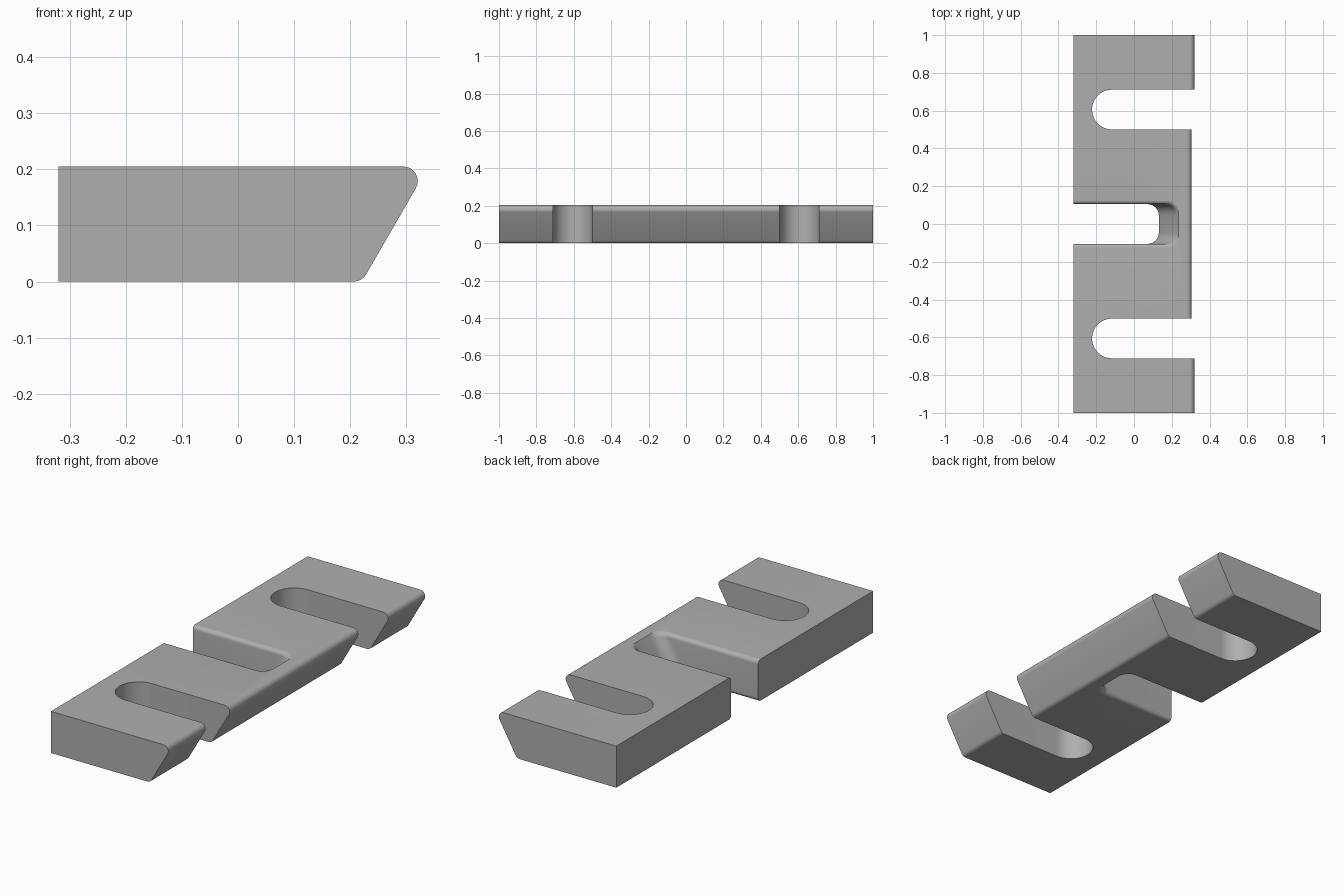
import bpy, bmesh, math

if "Cube" in bpy.data.objects:
    bpy.data.objects.remove(bpy.data.objects["Cube"], do_unlink=True)

HEIGHT = 0.205
BACK = -0.32
SLOPE = math.tan(math.radians(30))
ROUND = 0.026      # rounding of the slanted nose
SOFT = 0.02        # rounding of the centre notch
STEPS = 8

grey = bpy.data.materials.new("mid grey")
grey.use_nodes = True
colour = (0.43, 0.43, 0.43, 1)
grey.diffuse_color = colour
grey.node_tree.nodes["Principled BSDF"].inputs["Base Color"].default_value = colour


def arc(cx, cy, r, start, end, n=STEPS):
    """Points on an arc, angles in degrees."""
    angles = [math.radians(start + (end - start) * i / n) for i in range(n + 1)]
    return [(cx + r * math.cos(a), cy + r * math.sin(a)) for a in angles]


def loft(name, rings):
    """Closed solid skinned through rings of matching points."""
    bm = bmesh.new()
    loops = [[bm.verts.new(p) for p in ring] for ring in rings]
    for a, b in zip(loops, loops[1:]):
        for i in range(len(a)):
            j = (i + 1) % len(a)
            bm.faces.new((a[i], a[j], b[j], b[i]))
    bm.faces.new(loops[0])
    bm.faces.new(loops[-1])
    bmesh.ops.recalc_face_normals(bm, faces=bm.faces)
    mesh = bpy.data.meshes.new(name)
    bm.to_mesh(mesh)
    bm.free()
    obj = bpy.data.objects.new(name, mesh)
    bpy.context.collection.objects.link(obj)
    mesh.materials.append(grey)
    return obj


def nose_profile(shift):
    """Side profile with a rounded, undercut nose."""
    bottom = 0.221 - ROUND * math.tan(math.radians(30))
    top = 0.221 + HEIGHT * SLOPE - ROUND / math.tan(math.radians(30))
    return ([(BACK, 0)]
            + arc(bottom - shift, ROUND, ROUND, -90, -30)
            + arc(top - shift, HEIGHT - ROUND, ROUND, -30, 90)
            + [(BACK, HEIGHT)])


# Bar: the middle section is set back slightly from the two ends
sections = [(-1, 0), (-0.68, 0), (-0.53, 0.015), (0.53, 0.015), (0.68, 0), (1, 0)]
bar = loft("slotted_bar", [[(x, y, z) for x, z in nose_profile(s)] for y, s in sections])

# Round-ended slots open to the nose
cutters = []
for side in (-1, 1):
    outline = arc(-0.117, side * 0.606, 0.105, 90, 270, 32)
    outline = [(0.5, outline[0][1])] + outline + [(0.5, outline[-1][1])]
    cutters.append(loft("slot_cutter", [[(x, y, z) for x, y in outline]
                                        for z in (-0.1, HEIGHT + 0.1)]))


# Centre notch: soft-edged walls and a sloping end wall
def notch_ring(z, level):
    depth = max(SOFT - level, level - (HEIGHT - SOFT), 0)
    half = 0.105 + SOFT - math.sqrt(max(SOFT ** 2 - depth ** 2, 0))
    foot = 0.117
    end = foot + level * SLOPE
    if level < 1.5 * SOFT:
        end = foot + SOFT * math.sqrt(3) - math.sqrt(max(SOFT ** 2 - (level - SOFT) ** 2, 0))
    r = 0.06
    pts = ([(-0.5, -half)] + arc(end - r, r - half, r, -90, 0)
           + arc(end - r, half - r, r, 0, 90) + [(-0.5, half)])
    return [(x, y, z) for x, y in pts]


curve = [SOFT * (1 - math.cos(math.pi / 2 * i / STEPS)) for i in range(STEPS + 1)]
low = [SOFT - SOFT * math.cos(math.pi / 2 * i / STEPS) for i in range(STEPS + 1)]
high = [HEIGHT - v for v in reversed(curve)]
levels = low + [1.25 * SOFT, 1.5 * SOFT] + high
rings = [notch_ring(-0.05, 0)] + [notch_ring(z, z) for z in levels]
rings.append(notch_ring(HEIGHT + 0.05, HEIGHT))
cutters.append(loft("notch_cutter", rings))

# Cut and shade
bpy.ops.object.select_all(action="DESELECT")
bpy.context.view_layer.objects.active = bar
bar.select_set(True)
for cutter in cutters:
    mod = bar.modifiers.new("cut", "BOOLEAN")
    mod.operation = "DIFFERENCE"
    mod.solver = "EXACT"
    mod.object = cutter
    bpy.ops.object.modifier_apply(modifier=mod.name)
    bpy.data.objects.remove(cutter, do_unlink=True)
bpy.ops.object.shade_smooth_by_angle(angle=math.radians(30))
